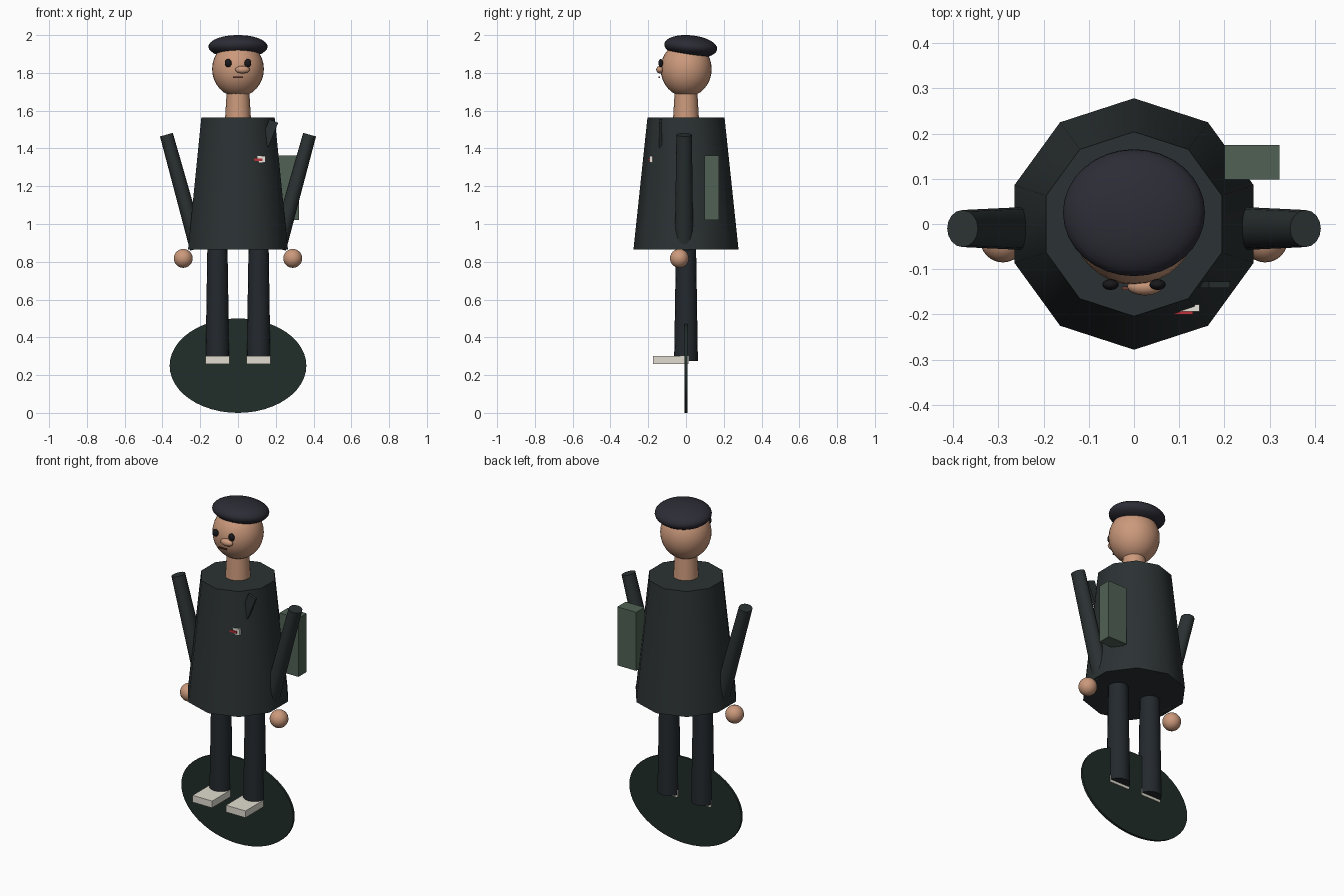
import bpy
import math
from mathutils import Vector

if "Cube" in bpy.data.objects:
    bpy.data.objects.remove(bpy.data.objects["Cube"])


def material(name, rgb):
    m = bpy.data.materials.new(name)
    m.diffuse_color = (*rgb, 1)
    m.use_nodes = True
    m.node_tree.nodes["Principled BSDF"].inputs["Base Color"].default_value = m.diffuse_color
    return m


COAT = material("coat_cloth", (0.024, 0.031, 0.033))
TROUSER = material("trouser_cloth", (0.017, 0.022, 0.027))
SKIN = material("skin", (0.60, 0.32, 0.20))
HAT = material("hat_felt", (0.025, 0.025, 0.036))
PACK = material("pack_canvas", (0.08, 0.12, 0.09))
BASE = material("base_green", (0.015, 0.026, 0.022))
SHOE = material("shoe_white", (0.75, 0.72, 0.63))
BLACK = material("eye_black", (0.01, 0.01, 0.012))
LIP = material("lip", (0.15, 0.05, 0.04))
RED = material("badge_red", (0.5, 0.03, 0.04))
WHITE = material("badge_white", (0.8, 0.78, 0.72))


def finish(name, mat, smooth=None):
    o = bpy.context.object
    o.name = name
    o.data.materials.append(mat)
    if smooth:
        bpy.ops.object.transform_apply(location=False, rotation=False, scale=True)
        bpy.ops.object.shade_smooth_by_angle(angle=math.radians(smooth))
    return o


def box(name, mat, lo, hi):
    lo, hi = Vector(lo), Vector(hi)
    bpy.ops.mesh.primitive_cube_add(size=1, location=(lo + hi) / 2)
    bpy.context.object.scale = hi - lo
    return finish(name, mat)


def ball(name, mat, loc, radii, rot=(0, 0, 0), seg=32):
    bpy.ops.mesh.primitive_uv_sphere_add(segments=seg, ring_count=seg // 2, location=loc, rotation=rot)
    bpy.context.object.scale = radii
    return finish(name, mat, 60)


def taper(name, mat, a, b, ra, rb, sides=16, squash=1):
    """Tapered cylinder from point a to point b."""
    a, b = Vector(a), Vector(b)
    d = b - a
    tilt = math.atan2(d.x, d.z)
    bpy.ops.mesh.primitive_cone_add(vertices=sides, radius1=ra, radius2=rb, depth=d.length,
                                    location=(a + b) / 2, rotation=(0, tilt, 0))
    bpy.context.object.scale = (squash, 1, 1)
    return finish(name, mat, 40)


# Upright oval plate at the feet
bpy.ops.mesh.primitive_cylinder_add(vertices=48, radius=1, depth=1, location=(0, 0, 0.25),
                                    rotation=(math.pi / 2, 0, 0))
bpy.context.object.scale = (0.362, 0.25, 0.014)
finish("base_plate", BASE, 40)

# Ten-sided coat, neck and head
taper("coat", COAT, (0, 0, 0.866), (0, 0, 1.565), 0.278, 0.204, sides=10)
taper("neck", SKIN, (0, 0, 1.55), (0, 0, 1.72), 0.069, 0.059)
ball("head", SKIN, (0, 0.001, 1.82), (0.137, 0.135, 0.147))
ball("beret", HAT, (0, 0.025, 1.939), (0.157, 0.141, 0.06), (-0.1, 0, 0))

# Face
ball("nose", SKIN, (0.024, -0.138, 1.817), (0.039, 0.02, 0.02), seg=16)
box("mouth", LIP, (-0.026, -0.146, 1.774), (0.026, -0.138, 1.78))

# Paired parts
for s, side in ((-1, "left"), (1, "right")):
    ball(f"eye_{side}", BLACK, (s * 0.052, -0.134, 1.852), (0.018, 0.012, 0.022), seg=16)
    taper(f"arm_{side}", COAT, (s * 0.213, -0.01, 0.87), (s * 0.379, -0.01, 1.473),
          0.049, 0.041, squash=0.86)
    ball(f"hand_{side}", SKIN, (s * 0.29, -0.035, 0.818), (0.05,) * 3, seg=24)
    taper(f"leg_{side}", TROUSER, (s * 0.109, 0, 0.275), (s * 0.109, 0, 0.90), 0.063, 0.053)
    box(f"shoe_{side}", SHOE, (s * 0.108 - 0.063, -0.175, 0.26), (s * 0.108 + 0.063, 0.012, 0.30))

# Bag, lapel and badge on one side
box("side_bag", PACK, (0.2, 0.098, 1.02), (0.322, 0.175, 1.362))
lapel = box("lapel", COAT, (0.138, -0.142, 1.41), (0.188, -0.127, 1.55))
lapel.rotation_euler = (0, math.radians(22), 0)
box("badge_plate", WHITE, (0.085, -0.193, 1.325), (0.145, -0.178, 1.36))
box("badge_bar", RED, (0.08, -0.2, 1.334), (0.13, -0.185, 1.346))
